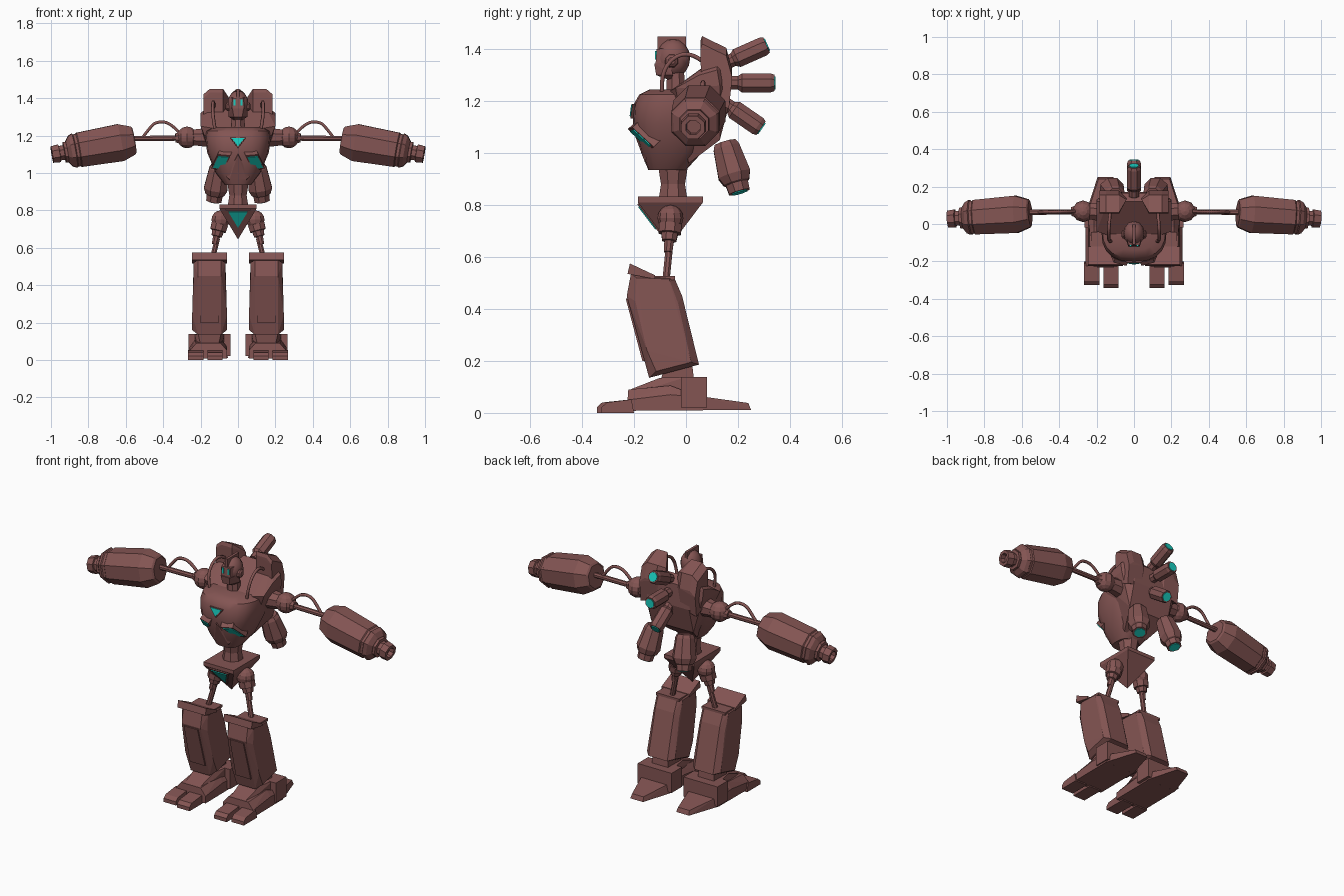
import bpy, bmesh, math
from mathutils import Vector as V
from mathutils.bvhtree import BVHTree

if "Cube" in bpy.data.objects:
    bpy.data.objects.remove(bpy.data.objects["Cube"])


def material(name, rgb):
    m = bpy.data.materials.new(name)
    m.use_nodes = True
    m.diffuse_color = (*rgb, 1)
    m.node_tree.nodes["Principled BSDF"].inputs["Base Color"].default_value = (*rgb, 1)
    return m


BROWN = material("rust brown", (0.23, 0.09, 0.086))
TEAL = material("glowing teal", (0.01, 0.62, 0.53))


def finish(name, bm, mat=BROWN, smooth=None):
    bmesh.ops.recalc_face_normals(bm, faces=bm.faces[:])
    me = bpy.data.meshes.new(name)
    bm.to_mesh(me)
    bm.free()
    me.materials.append(mat)
    ob = bpy.data.objects.new(name, me)
    bpy.context.collection.objects.link(ob)
    if smooth:
        bpy.ops.object.select_all(action="DESELECT")
        ob.select_set(True)
        bpy.context.view_layer.objects.active = ob
        bpy.ops.object.shade_smooth_by_angle(angle=math.radians(smooth))
    return ob


def hull(name, pts, mat=BROWN):
    bm = bmesh.new()
    for p in pts:
        bm.verts.new(p)
    res = bmesh.ops.convex_hull(bm, input=bm.verts[:])
    bmesh.ops.delete(bm, geom=[v for v in bm.verts if not v.link_faces], context="VERTS")
    bmesh.ops.dissolve_limit(bm, angle_limit=0.02, verts=bm.verts[:], edges=bm.edges[:])
    return finish(name, bm, mat)


def box(name, x, y, z):
    return hull(name, [(a, b, c) for a in x for b in y for c in z])


def skin(rings):
    bm = bmesh.new()
    loops = [[bm.verts.new(p) for p in r] for r in rings]
    n = len(loops[0])
    for a, b in zip(loops, loops[1:]):
        for i in range(n):
            bm.faces.new((a[i], a[(i + 1) % n], b[(i + 1) % n], b[i]))
    bm.faces.new(loops[0])
    bm.faces.new(loops[-1])
    return bm


def turned(name, p0, p1, profile, sides=8, mat=BROWN):
    """Stack of (distance, radius) rings along the line p0 -> p1."""
    p0, d = V(p0), (V(p1) - V(p0)).normalized()
    u = d.cross(V((0, 0, 1)) if abs(d.z) < 0.9 else V((0, 1, 0))).normalized()
    w = d.cross(u)
    rings = []
    for t, r in profile:
        angles = [(i + 0.5) * math.tau / sides for i in range(sides)]
        rings.append([p0 + d * t + (u * math.cos(a) + w * math.sin(a)) * r for a in angles])
    return finish(name, skin(rings), mat)


def ball(name, c, radii, seg=10, smooth=None):
    bm = bmesh.new()
    bmesh.ops.create_uvsphere(bm, u_segments=seg, v_segments=8, radius=1)
    bmesh.ops.scale(bm, vec=radii, verts=bm.verts)
    bmesh.ops.translate(bm, vec=c, verts=bm.verts)
    return finish(name, bm, smooth=smooth)


def cable(name, pts, r):
    cu = bpy.data.curves.new(name, "CURVE")
    cu.dimensions = "3D"
    cu.bevel_depth, cu.bevel_resolution = r, 1
    sp = cu.splines.new("NURBS")
    sp.points.add(len(pts) - 1)
    for q, p in zip(sp.points, pts):
        q.co = (*p, 1)
    sp.use_endpoint_u, sp.order_u, sp.resolution_u = True, 3, 6
    cu.materials.append(BROWN)
    bpy.context.collection.objects.link(bpy.data.objects.new(name, cu))


def panel(name, pts, lift=0.008, rim=1.25):
    """Raised brown frame carrying a thin teal plate, facing forward."""
    pts = [V(p) for p in pts]
    c = sum(pts, V()) / len(pts)
    n = (pts[1] - pts[0]).cross(pts[2] - pts[0]).normalized()
    n = -n if n.y > 0 else n
    flat = [p - n * (p - c).dot(n) for p in pts]
    hull(name + "_frame", [c + (p - c) * rim + n * k for p in flat for k in (-0.03, lift)])
    hull(name, [p + n * k for p in flat for k in (lift - 0.002, lift + 0.004)], TEAL)


# chest: rounded rings of height, half width, front, back
rings = []
for z, hw, f, b in [(0.935, 0.07, -0.145, 0), (1.0, 0.12, -0.172, 0.06), (1.11, 0.165, -0.205, 0.12),
                    (1.19, 0.175, -0.2, 0.14), (1.225, 0.17, -0.18, 0.14), (1.245, 0.13, -0.14, 0.12)]:
    ring = []
    for i in range(20):
        a = i * math.tau / 20
        c, s = math.cos(a), math.sin(a)
        ring.append((hw * math.copysign(abs(c) ** 0.75, c),
                     (f + b) / 2 + (b - f) / 2 * math.copysign(abs(s) ** 0.75, s), z))
    rings.append(ring)
tree_bm = skin(rings)
tree = BVHTree.FromBMesh(tree_bm)
finish("chest", tree_bm, smooth=35)


def on_chest(x, z):
    return tree.ray_cast(V((x, -1, z)), V((0, 1, 0)))[0]


# chest emblem
panel("chest_top_light", [on_chest(*p) for p in ((-0.035, 1.185), (0.035, 1.185), (0, 1.14))], 0.01)
for s in (1, -1):
    panel("chest_side_light", [on_chest(s * x, z) for x, z in
          ((0.128, 1.045), (0.1, 1.105), (0.045, 1.1), (0.083, 1.01))], 0.012)
wedge = [on_chest(x, z) for x, z in ((0, 1.13), (-0.085, 0.975), (0.085, 0.975), (0.06, 0.955), (-0.06, 0.955))]
mid = sum(wedge, V()) / 5
hull("chest_wedge", [p + V((0, 0.02, 0)) for p in wedge]
     + [mid + (p - mid) * 0.75 + V((0, -0.018, 0)) for p in wedge])

# backpack
back = [(-0.06, 1.24), (0.06, 1.31), (0.12, 1.37), (0.165, 1.33), (0.17, 1.2), (0.13, 1.05), (0.01, 0.96)]
side = [(-0.04, 1.25), (0.05, 1.3), (0.12, 1.32), (0.13, 1.26), (0.02, 1.25)]
hull("backpack", [(s * (0.14 if z > 1 else 0.08), y, z) for y, z in back for s in (1, -1)]
     + [(s * 0.2, y, z) for y, z in side for s in (1, -1)])

# neck and head
turned("neck", (0, -0.04, 1.22), (0, -0.04, 1.3), [(0, 0.04), (0.1, 0.035)])
ball("head", (0, -0.05, 1.365), (0.057, 0.066, 0.075), 12, 30)
hull("face_guard", [(s * x, y, z) for s in (1, -1) for x, y, z in
     ((0.052, -0.06, 1.35), (0.05, -0.05, 1.30), (0.03, -0.122, 1.345), (0.022, -0.115, 1.30), (0.02, -0.06, 1.28))])
hull("face", [(s * x, y, z) for s in (1, -1) for x, y, z in
     ((0.04, -0.07, 1.345), (0.04, -0.07, 1.405), (0.032, -0.117, 1.345), (0.03, -0.113, 1.4))])
box("head_crest", (-0.008, 0.008), (-0.11, 0), (1.40, 1.448))

# three rear cannons
barrel = [(0, 0.028), (0.035, 0.028), (0.05, 0.04), (0.16, 0.04), (0.175, 0.034)]
for p, q in (((0.15, 1.345), (0.33, 1.425)), ((0.165, 1.27), (0.34, 1.27)), ((0.145, 1.195), (0.29, 1.095))):
    p, q = V((0, *p)), V((0, *q))
    d = (q - p).normalized()
    turned("rear_cannon", p, q, barrel)
    turned("cannon_light", p + d * 0.172, q, [(0, 0.027), (0.007, 0.027)], mat=TEAL)

# waist and pelvis
turned("waist", (0, -0.05, 0.82), (0, -0.05, 1), [(0, 0.06), (0.06, 0.05), (0.13, 0.062)])
hull("pelvis", [(x, y, z) for x in (-0.1, 0.1) for y in (-0.185, 0.065) for z in (0.81, 0.832)]
     + [(0, -0.06, 0.645)])
panel("pelvis_light", [(x, -0.185 + (0.81 - z) * 0.76, z) for x, z in
                       ((-0.052, 0.798), (0.052, 0.798), (0, 0.712))], 0.006, 1.3)

for s in (1, -1):
    def m(*p):
        return V((s * p[0], p[1], p[2]))

    def mirrored(name, pts, mat=BROWN):
        hull(name, [m(*p) for p in pts], mat)

    # eye, ear
    mirrored("eye", [(x, y, z) for x in (0.013, 0.024) for y in (-0.119, -0.112) for z in (1.36, 1.392)], TEAL)
    turned("ear", m(0.045, -0.055, 1.355), m(0.07, -0.055, 1.355), [(0, 0.028), (0.015, 0.024), (0.022, 0.014)])

    # shoulder fin and neck hose
    fin = [(0.055, 1.43), (0.062, 1.45), (0.155, 1.405), (0.178, 1.32), (0.165, 1.2), (0.06, 1.25)]
    mirrored("shoulder_fin", [(x, y, z) for y, z in fin for x in (0.08, 0.15)]
             + [(0.185, y, z - 0.03) for y, z in fin] + [(0.04, 0.13, 1.39), (0.04, 0.15, 1.3)])
    cable("neck_hose", [m(0.12, -0.09, 1.22), m(0.135, -0.1, 1.3), m(0.135, -0.04, 1.38),
                        m(0.13, 0.04, 1.38), m(0.125, 0.09, 1.33)], 0.009)

    # lower thruster
    p, q = m(0.1, 0.15, 1.04), m(0.13, 0.207, 0.845)
    d = (q - p).normalized()
    turned("lower_thruster", p, q, [(0, 0.045), (0.02, 0.055), (0.13, 0.068), (0.16, 0.055),
                                    (0.165, 0.047), (0.2, 0.044)])
    turned("thruster_light", p + d * 0.197, p + d, [(0, 0.033), (0.007, 0.033)], mat=TEAL)

    # arm
    turned("shoulder_joint", m(0.12, 0.06, 1.19), m(0.25, 0.068, 1.19), [(0, 0.06), (0.12, 0.045)])
    ball("shoulder_ball", m(0.272, 0.068, 1.19), (0.058, 0.058, 0.058))
    turned("shoulder_cuff", m(0.31, 0.067, 1.188), m(0.4, 0.065, 1.186), [(0, 0.035), (0.025, 0.025)])
    turned("upper_arm", m(0.2, 0.066, 1.187), m(0.6, 0.062, 1.184), [(0, 0.015), (0.4, 0.015)])
    cable("arm_hose", [m(0.31, 0.067, 1.21), m(0.36, 0.066, 1.27), m(0.44, 0.065, 1.275),
                       m(0.48, 0.064, 1.23), m(0.51, 0.063, 1.19)], 0.009)
    p, q = m(0.555, 0.057, 1.175), m(0.995, 0.027, 1.098)
    d = (q - p).normalized()
    turned("forearm", p, q, [(0, 0.07), (0.008, 0.082), (0.075, 0.108), (0.3, 0.1), (0.305, 0.094),
                             (0.32, 0.094), (0.325, 0.1), (0.345, 0.09), (0.365, 0.062)])
    turned("wrist", p + d * 0.36, q, [(0, 0.06), (0.02, 0.06), (0.022, 0.042), (0.045, 0.042),
                                      (0.047, 0.052), (0.087, 0.048), (0.087, 0.03), (0.06, 0.027)])

    # hip and thigh
    ball("hip_ball", m(0.092, -0.06, 0.75), (0.052, 0.05, 0.05))
    turned("hip_cone", m(0.098, -0.06, 0.725), m(0.13, -0.07, 0.6),
           [(0, 0.048), (0.035, 0.046), (0.037, 0.034), (0.065, 0.03), (0.067, 0.02), (0.11, 0.017)])
    turned("thigh_rod", m(0.11, -0.063, 0.65), m(0.152, -0.08, 0.48), [(0, 0.015), (0.18, 0.015)])

    # shin: narrow full profile inside a wider, shallower one
    shin = [(-0.212, 0.535), (-0.228, 0.45), (-0.142, 0.135), (0.05, 0.186), (-0.015, 0.45), (-0.045, 0.52)]
    wide = [(-0.19, 0.52), (-0.195, 0.43), (-0.15, 0.24), (-0.115, 0.16), (0.02, 0.195), (-0.03, 0.42), (-0.065, 0.515)]
    mirrored("shin", [(0.152 + k * 0.062, y, z) for y, z in shin for k in (1, -1)]
             + [(0.152 + k * (0.093 if z < 0.42 else 0.085), y, z) for y, z in wide for k in (1, -1)])
    lip = [(-0.216, 0.575), (-0.225, 0.535), (-0.12, 0.515), (-0.12, 0.53)]
    mirrored("knee_lip", [(x, y, z) for y, z in lip for x in (0.06, 0.246)])
    mirrored("knee_plate", [(x, y, z) for x in (0.075, 0.23) for y in (-0.13, -0.042) for z in (0.512, 0.527)])
    mirrored("shin_panel", [(0.152 + k * w, y, z) for k in (1, -1) for w, y, z in
             ((0.045, -0.232, 0.44), (0.05, -0.168, 0.2), (0.045, -0.2, 0.44), (0.05, -0.13, 0.2))])

    # ankle and foot
    mirrored("ankle", [(x, y, z) for x in (0.1, 0.205) for y, z in
             ((-0.11, 0.09), (-0.09, 0.15), (0.02, 0.22), (0.035, 0.09))])
    mirrored("ankle_guard", [(x, y, z) for x in (0.04, 0.265) for y in (-0.02, 0.08) for z in (0.02, 0.138)])
    mirrored("foot", [(0.158 + k * w, y, z) for k in (1, -1) for w, y, z in
             ((0.1, -0.225, 0.008), (0.1, -0.225, 0.05), (0.065, -0.222, 0.09), (0.075, -0.06, 0.105),
              (0.1, -0.06, 0.07), (0.1, 0.06, 0.06), (0.1, 0.06, 0.01))])
    mirrored("heel", [(0.052, 0.05, 0.01), (0.26, 0.05, 0.01), (0.07, 0.07, 0.062), (0.245, 0.07, 0.062),
             (0.11, 0.25, 0.012), (0.195, 0.25, 0.012), (0.115, 0.24, 0.038), (0.19, 0.24, 0.038)])
    mirrored("instep", [(0.152 + k * w, y, z) for k in (1, -1) for w, y, z in
             ((0.05, -0.215, 0.09), (0.07, -0.12, 0.1), (0.06, -0.1, 0.135), (0.08, 0, 0.138), (0.08, 0, 0.08))])
    for x0, x1, y in ((0.185, 0.266, -0.325), (0.082, 0.164, -0.343)):
        mirrored("toe", [(x, a, z) for x in (x0, x1) for a, z in
                 ((y, 0), (y, 0.022), (y + 0.02, 0.04), (-0.21, 0.052), (-0.2, 0))])
